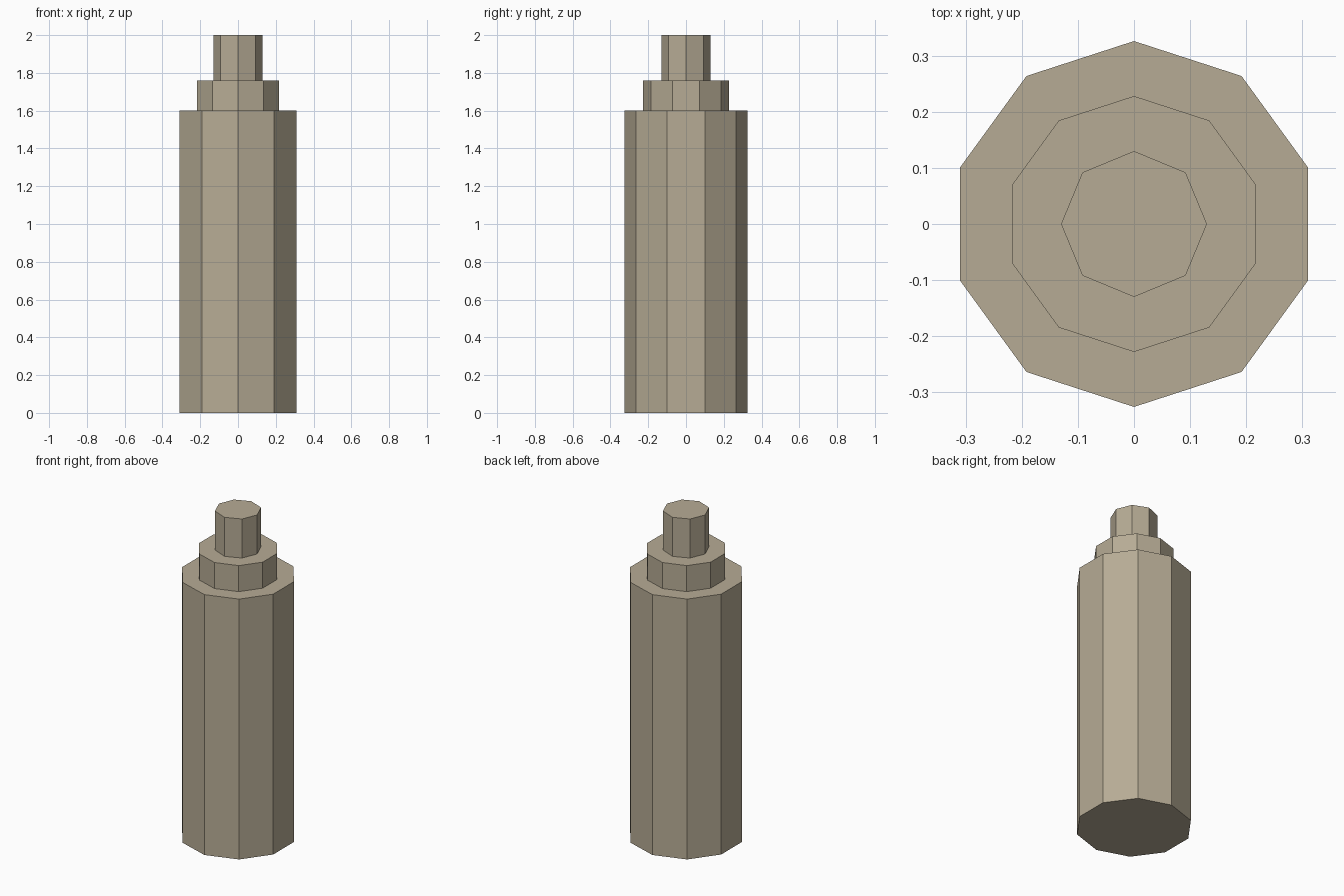
import bpy, bmesh, math

if "Cube" in bpy.data.objects:
    bpy.data.objects.remove(bpy.data.objects["Cube"])

# Single matte stone-beige colour
beige = bpy.data.materials.new("warm beige")
beige.diffuse_color = (0.47, 0.41, 0.30, 1.0)
beige.use_nodes = True
beige.node_tree.nodes["Principled BSDF"].inputs["Base Color"].default_value = beige.diffuse_color


def prism(name, sides, radius, z0, z1):
    """Closed flat-sided prism with a corner pointing along +y."""
    bm = bmesh.new()
    angles = [math.pi / 2 + math.tau * i / sides for i in range(sides)]
    base = bm.faces.new([bm.verts.new((radius * math.cos(a), radius * math.sin(a), z0))
                         for a in angles])
    ext = bmesh.ops.extrude_face_region(bm, geom=[base], use_keep_orig=True)
    top = [v for v in ext["geom"] if isinstance(v, bmesh.types.BMVert)]
    bmesh.ops.translate(bm, verts=top, vec=(0, 0, z1 - z0))
    bmesh.ops.recalc_face_normals(bm, faces=bm.faces)
    mesh = bpy.data.meshes.new(name)
    bm.to_mesh(mesh)
    bm.free()
    mesh.materials.append(beige)
    obj = bpy.data.objects.new(name, mesh)
    bpy.context.collection.objects.link(obj)
    return obj


# Tall ten-sided body, stepped collar and eight-sided tip
prism("body", 10, 0.326, 0.0, 1.60)
prism("collar", 10, 0.228, 1.60, 1.76)
prism("tip", 8, 0.13, 1.76, 2.0)
